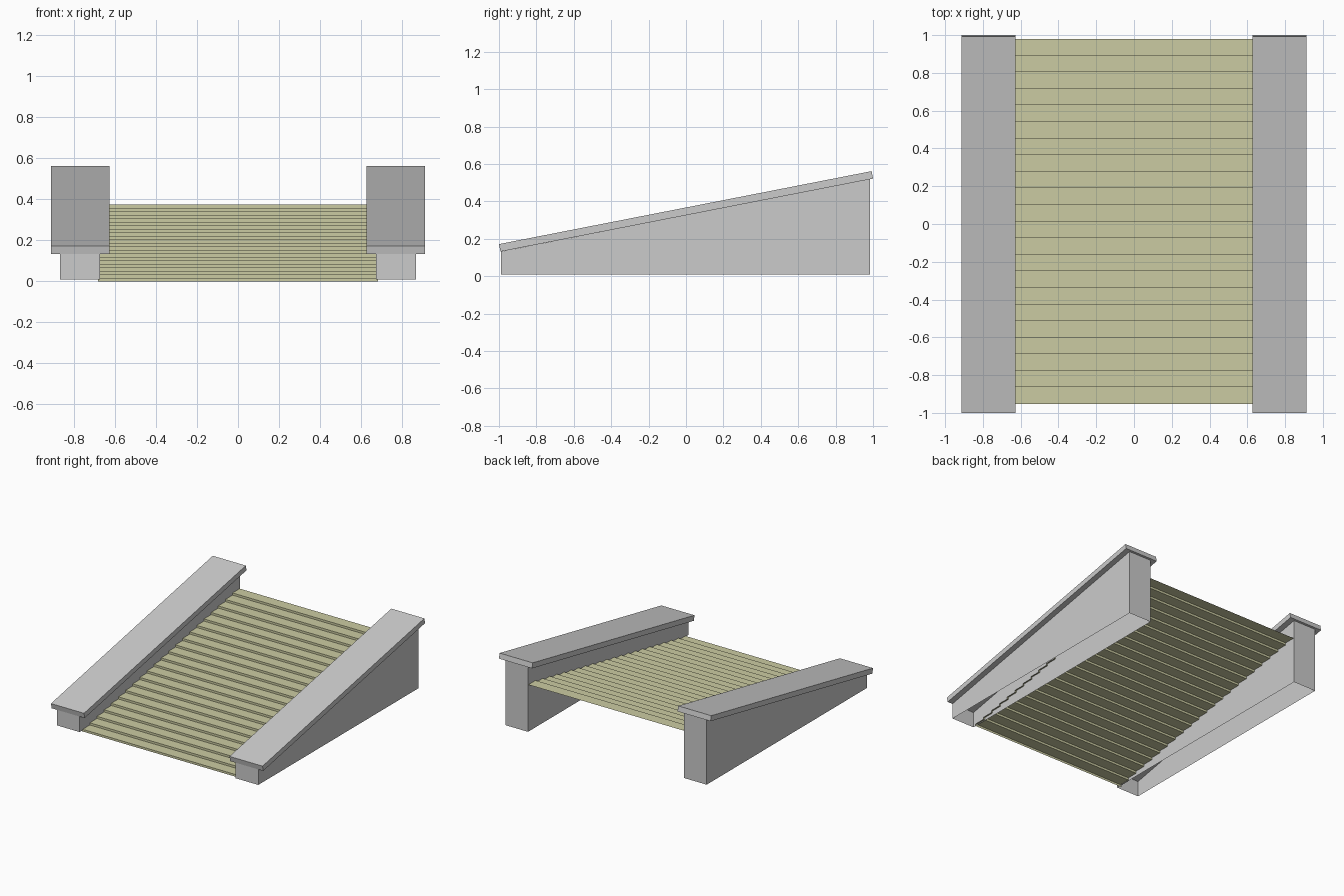
import bpy, bmesh

if "Cube" in bpy.data.objects:
    bpy.data.objects.remove(bpy.data.objects["Cube"])

def make_object(name, bm):
    bmesh.ops.recalc_face_normals(bm, faces=bm.faces)
    mesh = bpy.data.meshes.new(name)
    bm.to_mesh(mesh)
    bm.free()
    obj = bpy.data.objects.new(name, mesh)
    bpy.context.collection.objects.link(obj)
    return obj

def extrude_profile(name, points, x0, x1, skip=(), ends=True):
    """Sweep a closed (y, z) profile from x0 to x1, leaving out skipped edges."""
    bm = bmesh.new()
    a = [bm.verts.new((x0, y, z)) for y, z in points]
    b = [bm.verts.new((x1, y, z)) for y, z in points]
    n = len(points)
    for i in range(n):
        if i not in skip:
            j = (i + 1) % n
            bm.faces.new((a[i], a[j], b[j], b[i]))
    if ends:
        bm.faces.new(a)
        bm.faces.new(b[::-1])
    return make_object(name, bm)

wall_profile = [(-0.99, 0.01), (0.985, 0.01), (0.985, 0.52), (-0.99, 0.132)]
cap_profile = [(-0.992, 0.132), (1.0, 0.522), (0.992, 0.562), (-1.0, 0.172)]

# side walls (open underneath) with overhanging sloped caps
for side, s in (("left", -1), ("right", 1)):
    extrude_profile(side + "_wall", wall_profile, s * 0.672, s * 0.868, skip=(0,))
    extrude_profile(side + "_wall_cap", cap_profile, s * 0.627, s * 0.912)

# stairs: a thin zigzag sheet of risers and treads
count, y0, y1, top = 22, -0.952, 0.98, 0.375
run, rise = (y1 - y0) / count, top / count
zigzag = [(y0, 0.0)]
for i in range(count):
    zigzag += [(y0 + i * run, (i + 1) * rise), (y0 + (i + 1) * run, (i + 1) * rise)]
stairs = extrude_profile("stairs", zigzag, -0.683, 0.683,
                         skip=(len(zigzag) - 1,), ends=False)
# outward side of the sheet faces up
if sum(p.normal.z for p in stairs.data.polygons) < 0:
    stairs.data.flip_normals()

mat = bpy.data.materials.new("olive_stone")
mat.diffuse_color = (0.6, 0.6, 0.36, 1)
mat.use_nodes = True
mat.node_tree.nodes["Principled BSDF"].inputs["Base Color"].default_value = mat.diffuse_color
stairs.data.materials.append(mat)
